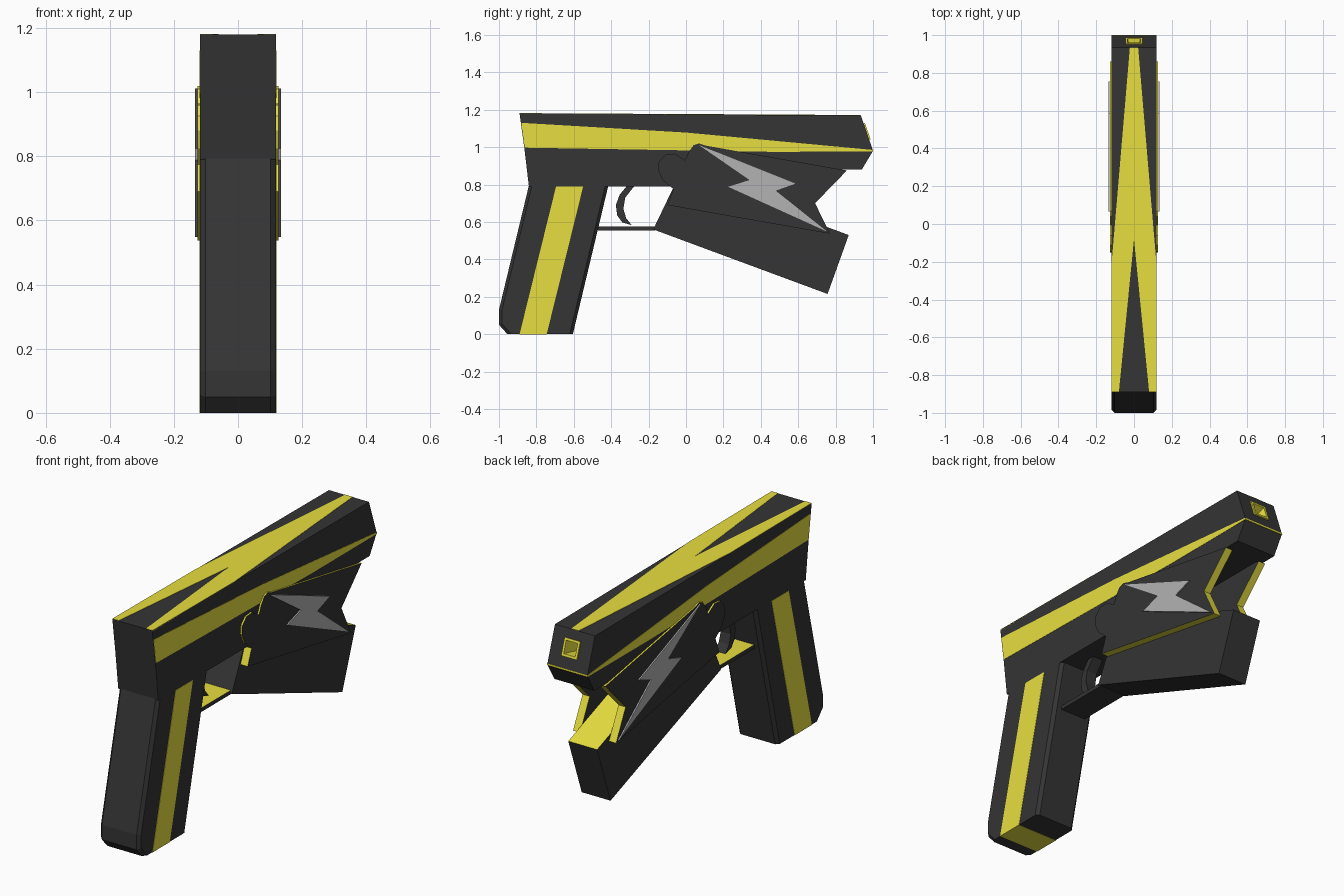
import bpy, bmesh, math
from mathutils import Matrix, Vector

if "Cube" in bpy.data.objects:
    bpy.data.objects.remove(bpy.data.objects["Cube"])


def material(name, rgb):
    m = bpy.data.materials.new(name)
    m.diffuse_color = (*rgb, 1)
    m.use_nodes = True
    m.node_tree.nodes["Principled BSDF"].inputs["Base Color"].default_value = m.diffuse_color
    return m


DARK = material("dark", (0.035, 0.035, 0.035))
YELLOW = material("yellow", (0.80, 0.73, 0.05))
SILVER = material("silver", (0.45, 0.45, 0.45))


def finish(name, bm, mats):
    bmesh.ops.recalc_face_normals(bm, faces=bm.faces)
    me = bpy.data.meshes.new(name)
    bm.to_mesh(me)
    bm.free()
    for m in mats:
        me.materials.append(m)
    ob = bpy.data.objects.new(name, me)
    bpy.context.collection.objects.link(ob)
    return ob


def prism(name, pts, x0, x1, mat, accent=None, bevel=None):
    """Extrude a (y, z) side profile from x0 to x1; accent picks yellow faces by normal."""
    bm = bmesh.new()
    face = bm.faces.new([bm.verts.new((x0, y, z)) for y, z in pts])
    geo = bmesh.ops.extrude_face_region(bm, geom=[face])["geom"]
    bmesh.ops.translate(bm, vec=(x1 - x0, 0, 0),
                        verts=[g for g in geo if isinstance(g, bmesh.types.BMVert)])
    bmesh.ops.recalc_face_normals(bm, faces=bm.faces)
    if accent:
        for f in bm.faces:
            f.material_index = int(accent(f.normal))
    if bevel:
        edges = [e for e in bm.edges
                 if abs(e.verts[0].co.x - e.verts[1].co.x) < 1e-5
                 and abs(e.verts[0].co.z - e.verts[1].co.z) > 0.01]
        bmesh.ops.bevel(bm, geom=edges, offset=bevel, segments=1, affect='EDGES')
    return finish(name, bm, [mat, YELLOW])


W = 0.118

# Upper body with the slanted muzzle
body = prism("upper_body", [(-0.89, 1.18), (0.935, 1.17), (1.0, 0.98), (0.94, 0.88),
                            (0.3, 0.88), (0.25, 0.79), (-0.84, 0.79), (-0.865, 1.0)],
             -W, W, DARK)

# Tapering side stripes, sharing one slab through the body
prism("side_stripe", [(-0.881, 1.13), (0, 1.078), (1.0, 0.985), (1.001, 0.976),
                      (0.45, 0.975), (-0.862, 0.997)], -W - 0.0015, W + 0.0015, YELLOW)

# Forked stripe on top, following the slight slope
half = [(0, -0.08), (0.08, -0.889), (W, -0.889), (W, -0.2), (0.022, 0.934)]
outline = half + [(-x, y) for x, y in reversed(half[1:])]
bm = bmesh.new()
rings = [[bm.verts.new((x, y, 1.1751 - 0.0055 * y + dz)) for x, y in outline]
         for dz in (-0.004, 0.0018)]
bm.faces.new(rings[0])
bm.faces.new(rings[1])
for i in range(len(outline)):
    j = (i + 1) % len(outline)
    bm.faces.new((rings[0][i], rings[0][j], rings[1][j], rings[1][i]))
finish("top_stripe", bm, [YELLOW])

# Muzzle frame and square tapered bore, aligned to the slanted front
tilt = Matrix.Translation((0, 0.966, 1.083)) @ Matrix.Rotation(math.atan2(0.065, 0.19), 4, 'X')
bm = bmesh.new()
bmesh.ops.create_cube(bm, size=1, matrix=tilt @ Matrix.Diagonal((0.092, 0.012, 0.092, 1)))
frame = finish("muzzle_frame", bm, [YELLOW])
bm = bmesh.new()
bmesh.ops.create_cone(bm, cap_ends=True, segments=4, radius1=0.015, radius2=0.05, depth=0.13,
                      matrix=tilt @ Matrix.Translation((0, -0.05, 0))
                      @ Matrix.Rotation(-math.pi / 2, 4, 'X')
                      @ Matrix.Rotation(math.pi / 4, 4, 'Z'))
cutter = finish("bore_cutter", bm, [YELLOW])
cutter.hide_render = True
for ob in (body, frame):
    mod = ob.modifiers.new("bore", 'BOOLEAN')
    mod.operation = 'DIFFERENCE'
    mod.object = cutter
    mod.solver = 'EXACT'
    mod.material_mode = 'TRANSFER'
    bpy.context.view_layer.objects.active = ob
    bpy.ops.object.modifier_apply(modifier=mod.name)
bpy.data.objects.remove(cutter)

# Grip and its stripe
prism("grip", [(-0.84, 0.795), (-1.0, 0.13), (-1.0, 0.05), (-0.955, 0),
               (-0.605, 0), (-0.415, 0.795)], -W, W, DARK, bevel=0.016)
prism("grip_stripe", [(-0.695, 0.789), (-0.55, 0.789), (-0.745, -0.001), (-0.89, -0.001)],
      -W - 0.0015, W + 0.0015, YELLOW)

# Lower block, yellow on top
prism("lower_block", [(-0.06, 0.80), (-0.175, 0.56), (0.757, 0.215), (0.87, 0.53), (0.14, 0.80)],
      -0.085, 0.085, DARK, accent=lambda n: n.z > 0.8)

# Trigger guard and curved trigger
prism("trigger_guard", [(-0.47, 0.555), (-0.165, 0.555), (-0.165, 0.576), (-0.47, 0.576)],
      -0.075, 0.075, DARK, accent=lambda n: n.z > 0.8)
prism("trigger", [(-0.31, 0.80), (-0.355, 0.745), (-0.375, 0.69), (-0.368, 0.635),
                  (-0.34, 0.597), (-0.29, 0.583), (-0.32, 0.62), (-0.335, 0.67),
                  (-0.325, 0.73), (-0.27, 0.80)], -0.03, 0.03, DARK)

# Side plates with yellow rims, each carrying a silver bolt
plate = [(-0.10, 0.69), (-0.067, 0.775), (-0.125, 0.825), (-0.15, 0.88), (-0.145, 0.925),
         (-0.11, 0.96), (-0.06, 0.965), (-0.005, 0.93), (0.015, 0.975), (0.04, 1.01),
         (0.07, 1.02), (0.105, 1.008), (0.86, 0.875), (0.69, 0.70), (0.77, 0.537)]
bolt = [(0.067, 1.012), (0.586, 0.805), (0.48, 0.767), (0.755, 0.548), (0.225, 0.788),
        (0.34, 0.824)]
for side, s in (("left", -1), ("right", 1)):
    prism(side + "_plate", plate, 0.085 * s, 0.127 * s, DARK, accent=lambda n: abs(n.x) < 0.5)
    prism(side + "_bolt", bolt, 0.12 * s, 0.134 * s, SILVER)
